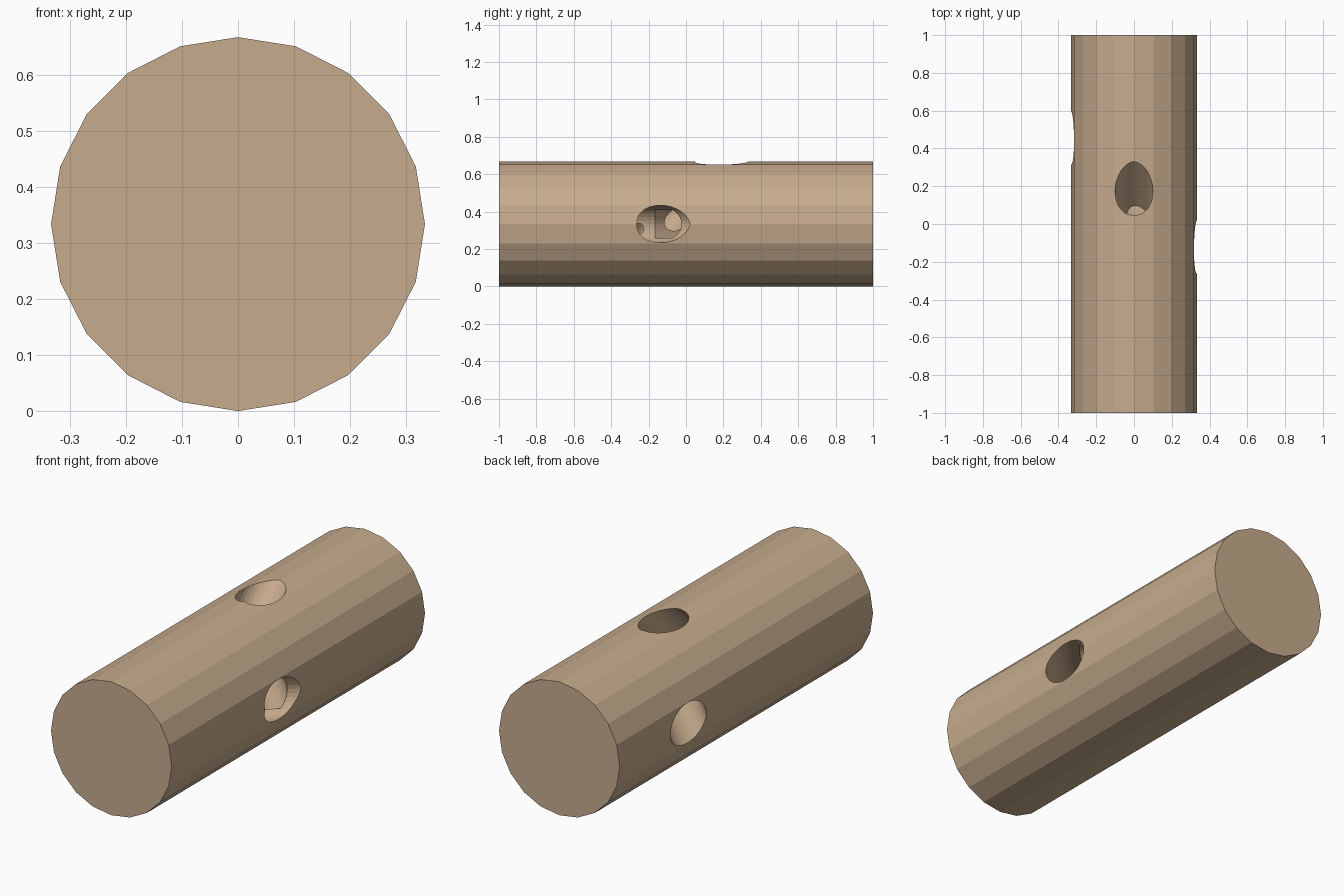
import bpy
from mathutils import Vector

if "Cube" in bpy.data.objects:
    bpy.data.objects.remove(bpy.data.objects["Cube"])

R = 1 / 3          # body radius
HOLE_R = 0.1       # drilled hole radius
REACH = 0.576      # inward travel of each hole, measured across the body


def cylinder(name, start, end, radius, sides):
    a, b = Vector(start), Vector(end)
    bpy.ops.mesh.primitive_cylinder_add(
        vertices=sides, radius=radius, depth=(b - a).length,
        location=(a + b) / 2,
        rotation=(b - a).to_track_quat('Z', 'Y').to_euler())
    ob = bpy.context.object
    ob.name = name
    return ob


# Solid twenty-sided rod lying along y
bpy.ops.mesh.primitive_cylinder_add(vertices=20, radius=R, depth=2,
                                    location=(0, 0, R),
                                    rotation=(1.5707963, 0, 0))
rod = bpy.context.object
rod.name = "drilled_rod"
bpy.ops.object.transform_apply(location=False, rotation=True, scale=False)

# Blind holes drilled at 45 degrees towards the front: (side direction, y of mouth)
holes = {
    "right_hole_cutter": (Vector((1, 0, 0)), -0.12),
    "top_hole_cutter": (Vector((0, 0, 1)), 0.19),
    "left_hole_cutter": (Vector((-1, 0, 0)), 0.457),
}
cutters = []
for name, (side, y) in holes.items():
    mouth = Vector((0, y, R)) + side * R
    slope = side + Vector((0, 1, 0))
    cutter = cylinder(name, mouth + slope * 0.25, mouth - slope * REACH, HOLE_R, 32)
    cutter.hide_render = True
    cutters.append(cutter)
    mod = rod.modifiers.new(name, 'BOOLEAN')
    mod.operation = 'DIFFERENCE'
    mod.solver = 'EXACT'
    mod.object = cutter

# Bake the cuts and discard the cutters
bpy.context.view_layer.objects.active = rod
for mod in list(rod.modifiers):
    bpy.ops.object.modifier_apply(modifier=mod.name)
for cutter in cutters:
    bpy.data.objects.remove(cutter, do_unlink=True)

# Tan wood colour
tan = bpy.data.materials.new("tan_wood")
tan.diffuse_color = (0.57, 0.41, 0.27, 1)
tan.use_nodes = True
tan.node_tree.nodes["Principled BSDF"].inputs["Base Color"].default_value = tan.diffuse_color
rod.data.materials.clear()
rod.data.materials.append(tan)
for p in rod.data.polygons:
    p.material_index = 0
